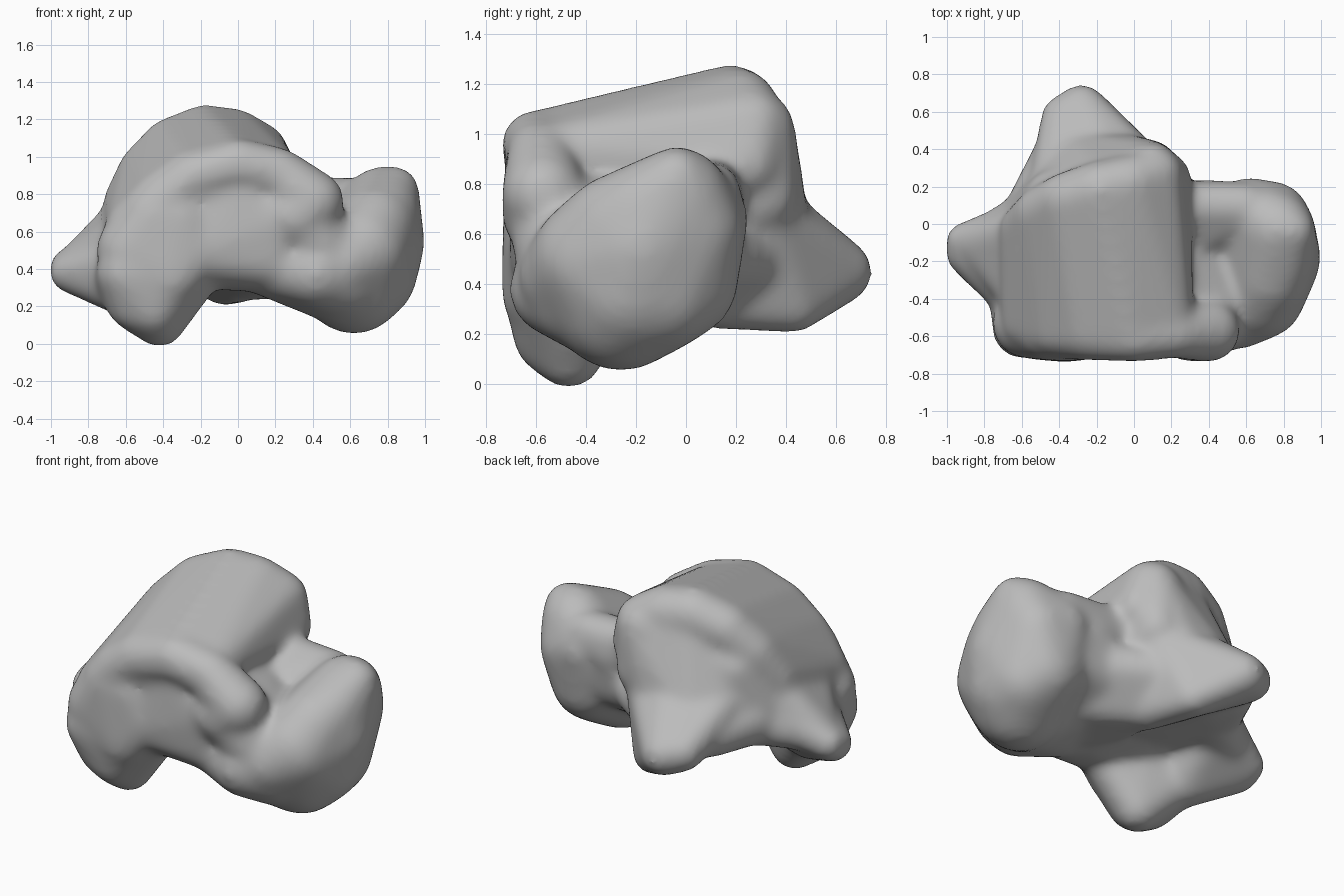
import bpy, bmesh
from mathutils import Matrix


def add_hull(bm, balls):
    """Convex skin stretched round a few balls (x, y, z, radius)."""
    part = bmesh.new()
    for x, y, z, r in balls:
        bmesh.ops.create_icosphere(part, subdivisions=3, radius=r,
                                   matrix=Matrix.Translation((x, y, z)))
    res = bmesh.ops.convex_hull(part, input=part.verts[:])
    junk = {g for g in res["geom_interior"] if isinstance(g, bmesh.types.BMVert)}
    bmesh.ops.delete(part, geom=list(junk), context='VERTS')
    loose = [v for v in part.verts if not v.link_faces]
    bmesh.ops.delete(part, geom=loose, context='VERTS')
    bmesh.ops.recalc_face_normals(part, faces=part.faces[:])
    tmp = bpy.data.meshes.new("tmp")
    part.to_mesh(tmp)
    part.free()
    bm.from_mesh(tmp)
    bpy.data.meshes.remove(tmp)


bm = bmesh.new()

# domed upper joint surface: high rear rim joined to a lower front rim
add_hull(bm, [(-.18, .18, 1.12, .16), (-.36, .13, 1.06, .15), (-.02, .22, 1.11, .15),
              (.12, .27, 1.04, .14), (.17, .24, .88, .14), (-.5, .06, .93, .14),
              (-.58, -.03, .76, .14), (-.02, -.58, .96, .14), (-.25, -.58, .90, .14),
              (-.42, -.57, .78, .14), (-.55, -.52, .62, .16), (.18, -.50, .92, .14)])
# outer side wall
add_hull(bm, [(.09, .29, 1.02, .15), (.09, .31, .75, .14), (-.05, .32, .74, .14),
              (-.44, .15, .84, .14), (-.52, .04, .62, .17), (.12, .0, .6, .15)])
# fan-shaped facet between the rear rim and the outer process
add_hull(bm, [(-.16, .20, 1.04, .15), (.08, .30, .95, .15), (-.42, .15, .80, .14),
              (-.30, .37, .62, .12), (-.05, .36, .66, .13), (-.46, .16, .6, .15)])
# outer process flaring down and back
add_hull(bm, [(-.28, .62, .45, .13), (-.38, .57, .47, .12), (-.07, .43, .31, .11),
              (.04, .29, .66, .14), (-.42, .22, .66, .14), (.02, .10, .34, .12),
              (-.16, .38, .66, .12)])
# bridge between the outer process and the body
add_hull(bm, [(-.50, -.08, .56, .17), (-.52, .10, .54, .16), (-.42, .36, .50, .13),
              (0, .0, .44, .14), (-.25, .30, .46, .14), (-.35, -.20, .52, .15)])
# underside web between outer process, body and neck
add_hull(bm, [(.02, .12, .35, .12), (.25, -.05, .38, .14), (0, -.20, .43, .14),
              (.12, -.35, .43, .16), (.26, .10, .52, .15), (.05, .26, .5, .13)])
# middle of the body
add_hull(bm, [(-.55, -.50, .50, .18), (-.52, -.10, .60, .17), (.18, -.50, .46, .18),
              (.18, .0, .52, .18), (-.2, -.53, .50, .18), (0, -.52, .82, .17),
              (0, -.40, .46, .18), (-.1, -.54, .64, .16), (.3, -.45, .6, .17),
              (.2, -.53, .64, .17)])
# rounded front bulge
add_hull(bm, [(-.57, -.53, .50, .19), (-.45, -.58, .70, .15), (-.30, -.58, .68, .15),
              (-.22, -.56, .50, .16), (-.36, -.57, .36, .17)])
# lower front ridge
add_hull(bm, [(-.42, -.47, .12, .14), (-.45, -.55, .18, .14), (-.56, -.52, .21, .14),
              (-.60, -.56, .38, .16), (-.62, -.36, .34, .16), (-.36, -.56, .36, .17),
              (-.40, -.42, .40, .16), (-.24, -.50, .38, .15)])
# rear process
add_hull(bm, [(-.90, -.16, .38, .11), (-.91, -.09, .41, .10), (-.79, -.10, .45, .13),
              (-.64, -.32, .32, .16), (-.60, -.02, .55, .15), (-.58, -.40, .42, .16)])
# root of the rear process
add_hull(bm, [(-.59, -.03, .68, .13), (-.84, -.10, .45, .11), (-.46, .10, .52, .15),
              (-.58, -.35, .55, .16)])
# neck
add_hull(bm, [(.16, -.45, .43, .18), (.2, .03, .50, .18), (.55, -.40, .36, .23),
              (.55, .0, .52, .20), (.42, .08, .68, .15), (.42, -.52, .38, .19),
              (.46, -.34, .32, .19)])
# saddle between neck and dome
add_hull(bm, [(.15, .10, .78, .13), (.42, .10, .69, .14), (.60, .09, .76, .13),
              (.25, -.10, .66, .14), (.50, -.05, .60, .14)])
# web under the inner facet
add_hull(bm, [(.35, -.55, .66, .17), (.15, -.45, .76, .15), (.46, -.50, .50, .18),
              (.24, -.15, .72, .12), (.55, -.42, .45, .20), (.5, -.25, .50, .19),
              (.44, -.40, .60, .17)])
# rounded head
add_hull(bm, [(.77, -.03, .75, .20), (.84, -.04, .82, .13), (.62, .06, .66, .19),
              (.62, -.26, .33, .28), (.72, -.18, .54, .28), (.56, -.47, .43, .20),
              (.70, -.10, .37, .24), (.60, .02, .42, .18), (.67, -.37, .50, .25),
              (.79, -.19, .70, .18), (.74, .03, .62, .20), (.66, -.02, .41, .23),
              (.69, -.22, .38, .27), (.52, -.35, .33, .22), (.73, -.28, .62, .22)])
# comma-shaped inner facet, swept along an arch
arch = [(-.48, -.58, .70, .14), (-.25, -.59, .89, .14), (.0, -.60, .96, .14),
        (.22, -.58, .91, .14), (.40, -.57, .76, .17), (.31, -.57, .68, .17),
        (.22, -.56, .70, .15)]
for a, b in zip(arch, arch[1:]):
    add_hull(bm, [a, b])

mesh = bpy.data.meshes.new("bone")
bm.to_mesh(mesh)
bm.free()
bone = bpy.data.objects.new("bone", mesh)
bpy.context.collection.objects.link(bone)

grey = bpy.data.materials.new("bone grey")
grey.diffuse_color = (.5, .5, .5, 1)
mesh.materials.append(grey)

# fuse the parts into one skin and soften the joins
fuse = bone.modifiers.new("fuse", 'REMESH')
fuse.mode = 'VOXEL'
fuse.voxel_size = .022
fuse.use_smooth_shade = True
soft = bone.modifiers.new("soften", 'SMOOTH')
soft.factor = .5
soft.iterations = 26
